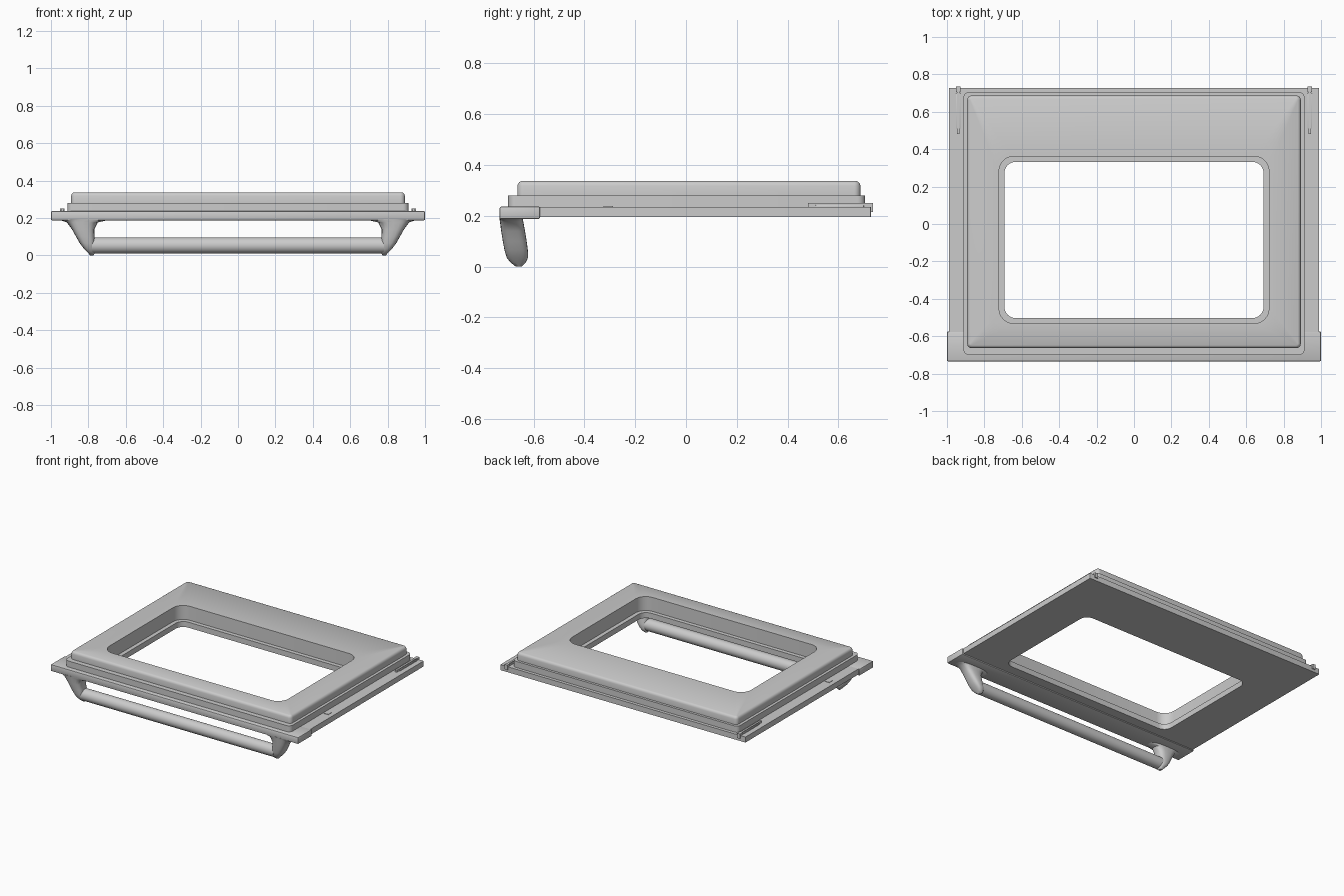
import bpy, bmesh, math

if "Cube" in bpy.data.objects:
    bpy.data.objects.remove(bpy.data.objects["Cube"])

grey = bpy.data.materials.new("enamel grey")
grey.diffuse_color = (0.6, 0.6, 0.6, 1)
grey.use_nodes = True
grey.node_tree.nodes["Principled BSDF"].inputs["Base Color"].default_value = grey.diffuse_color


def finish(name, bm, angle=35):
    bmesh.ops.recalc_face_normals(bm, faces=bm.faces)
    me = bpy.data.meshes.new(name)
    bm.to_mesh(me)
    bm.free()
    me.materials.append(grey)
    ob = bpy.data.objects.new(name, me)
    bpy.context.collection.objects.link(ob)
    bpy.ops.object.select_all(action='DESELECT')
    ob.select_set(True)
    bpy.context.view_layer.objects.active = ob
    bpy.ops.object.shade_smooth_by_angle(angle=math.radians(angle))
    return ob


def skin(bm, loops, close):
    """Join neighbouring loops of equal length with quads."""
    rings = [[bm.verts.new(p) for p in lp] for lp in loops]
    pairs = list(zip(rings, rings[1:])) + ([(rings[-1], rings[0])] if close else [])
    for a, b in pairs:
        for i in range(len(a)):
            j = (i + 1) % len(a)
            bm.faces.new((a[i], a[j], b[j], b[i]))
    if not close:
        bm.faces.new(rings[0])
        bm.faces.new(rings[-1])


def rounded_rect(x, y0, y1, r, z, n=6):
    pts = []
    for q, (sx, cy, sy) in enumerate([(1, y1, -1), (-1, y1, -1), (-1, y0, 1), (1, y0, 1)]):
        for k in range(n + 1):
            a = (q + k / n) * math.pi / 2
            pts.append((sx * (x - r) + r * math.cos(a), cy + sy * r + r * math.sin(a), z))
    return pts


def frame(name, outer, hole, r, profile):
    """Rectangular frame; profile lists (inset, z) of the outer wall, bottom to top."""
    x, y0, y1 = outer
    hx, h0, h1, hr = hole
    loops = [rounded_rect(x - d, y0 + d, y1 - d, max(r - d, 0.002), z) for d, z in profile]
    loops += [rounded_rect(hx, h0, h1, hr, z) for z in (profile[-1][1], profile[0][1])]
    bm = bmesh.new()
    skin(bm, loops, True)
    return finish(name, bm)


def box(name, x0, x1, y0, y1, z0, z1, bevel=0):
    bm = bmesh.new()
    bmesh.ops.create_cube(bm, size=1)
    for v in bm.verts:
        v.co = ((x0 + x1) / 2 + v.co.x * (x1 - x0), (y0 + y1) / 2 + v.co.y * (y1 - y0),
                (z0 + z1) / 2 + v.co.z * (z1 - z0))
    if bevel:
        bmesh.ops.bevel(bm, geom=bm.edges[:], offset=bevel, segments=2, affect='EDGES', profile=0.5)
    return finish(name, bm)


# Door panels: outer plate, gasket step and raised inner panel, all with a window opening
small_hole = (0.693, -0.503, 0.332, 0.06)
big_hole = (0.722, -0.532, 0.362, 0.08)
frame("outer_plate", (0.99, -0.728, 0.728), small_hole, 0.004, [(0, 0.195), (0, 0.235)])
frame("gasket_step", (0.912, -0.700, 0.705), big_hole, 0.03, [(0, 0.235), (0, 0.28)])
frame("inner_panel", (0.892, -0.664, 0.687), big_hole, 0.025,
      [(0, 0.28), (0, 0.318), (0.003, 0.327), (0.008, 0.333), (0.016, 0.337)])

# Front strip that carries the handle
box("front_strip", -1.0, 1.0, -0.734, -0.575, 0.187, 0.236, 0.006)

# Handle bar
bm = bmesh.new()
skin(bm, [[(x, -0.667 + 0.042 * math.cos(a), 0.053 + 0.043 * math.sin(a))
           for a in [i * math.pi / 12 for i in range(24)]] for x in (-0.78, 0.78)], False)
finish("handle_bar", bm)

# Handle brackets: (z, outer x, inner x, half depth), leaning back towards the bottom
sections = [(0.193, 0.99, 0.69, 0.046), (0.185, 0.94, 0.71, 0.046), (0.176, 0.915, 0.75, 0.046),
            (0.14, 0.888, 0.768, 0.047), (0.10, 0.866, 0.768, 0.047), (0.065, 0.846, 0.765, 0.046),
            (0.035, 0.824, 0.763, 0.042), (0.015, 0.804, 0.764, 0.029), (0.0, 0.79, 0.772, 0.012)]
for side, s in (("left", -1), ("right", 1)):
    loops = []
    for z, xo, xi, d in sections:
        loop = []
        for i in range(24):
            c, n = math.cos(i * math.pi / 12), math.sin(i * math.pi / 12)
            px = math.copysign(abs(c) ** 0.7, c) * (xo - xi) / 2 + (xo + xi) / 2
            py = math.copysign(abs(n) ** 0.7, n) * d - 0.688 + (0.185 - z) * 0.16
            loop.append((s * px, py, z))
        loops.append(loop)
    bm = bmesh.new()
    skin(bm, loops, False)
    finish(side + "_handle_bracket", bm, 45)

    # Hinge arm with hook at the back, and the small catch further forward
    cx = s * 0.94
    box(side + "_hinge_arm", cx - 0.007, cx + 0.007, 0.48, 0.735, 0.225, 0.25)
    box(side + "_hinge_sleeve", cx - 0.013, cx + 0.013, 0.51, 0.70, 0.225, 0.243, 0.003)
    box(side + "_hinge_hook", cx - 0.012, cx + 0.012, 0.705, 0.736, 0.215, 0.25)
    box(side + "_catch_plate", cx - 0.017, cx + 0.017, -0.325, -0.287, 0.23, 0.238)
